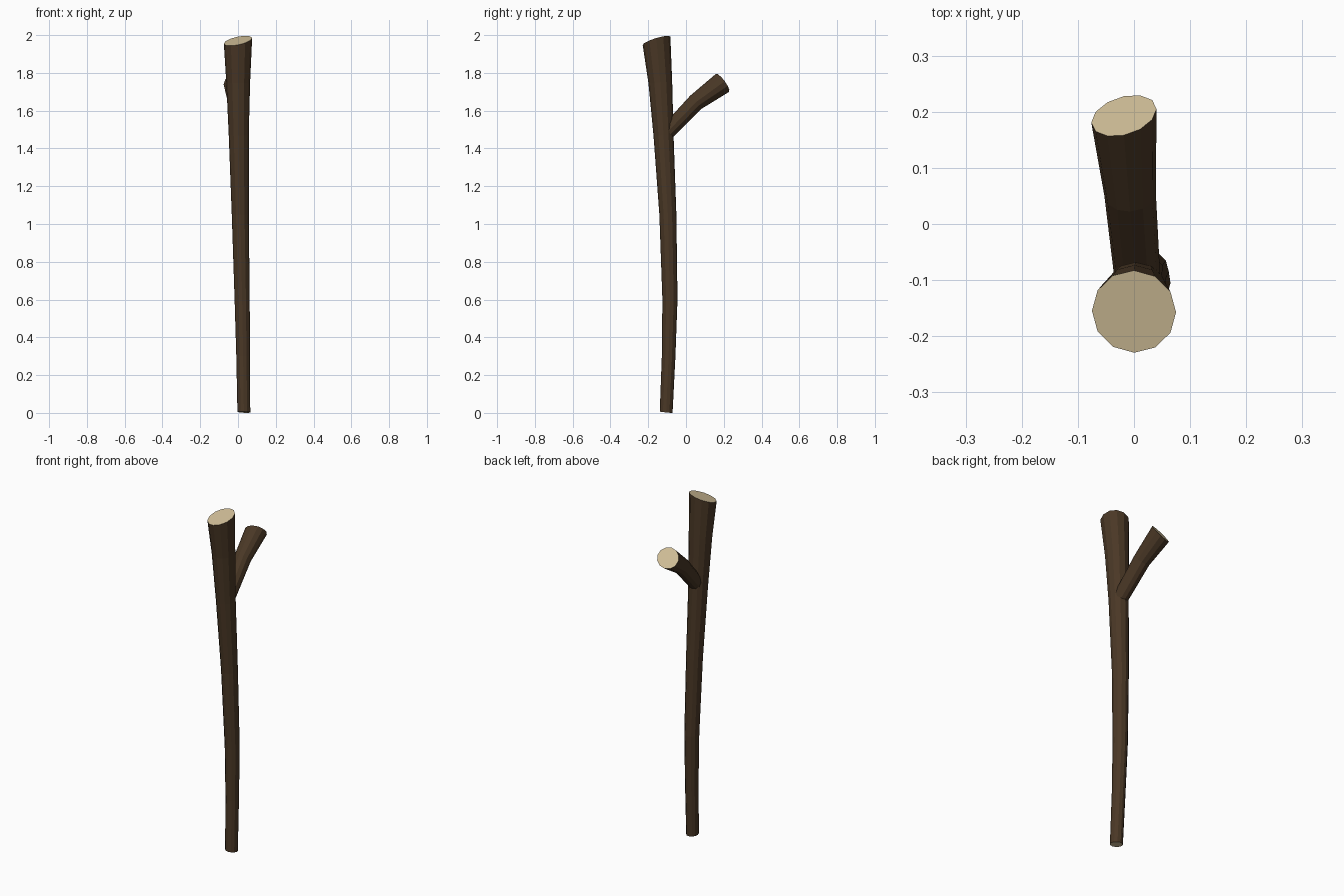
import bpy, bmesh, math
from mathutils import Vector

if "Cube" in bpy.data.objects:
    bpy.data.objects.remove(bpy.data.objects["Cube"])


def material(name, colour):
    m = bpy.data.materials.new(name)
    m.diffuse_color = (*colour, 1)
    m.use_nodes = True
    m.node_tree.nodes["Principled BSDF"].inputs["Base Color"].default_value = m.diffuse_color
    return m


bark = material("dark bark", (0.068, 0.039, 0.019))
cut_wood = material("cut wood", (0.65, 0.53, 0.32))
SIDES = 12


def limb(name, path, start_normal, end_normal):
    """Tapered tube through (x, y, z, radius) points, with sawn-off ends."""
    pts = [Vector(p[:3]) for p in path]
    bm = bmesh.new()
    rings = []
    for i, p in enumerate(pts):
        axis = (pts[min(i + 1, len(pts) - 1)] - pts[max(i - 1, 0)]).normalized()
        u = (Vector((1, 0, 0)) - axis * axis.x).normalized()
        v = axis.cross(u)
        cut = start_normal if i == 0 else end_normal if i == len(pts) - 1 else None
        ring = []
        for k in range(SIDES):
            a = math.tau * k / SIDES
            off = (u * math.cos(a) + v * math.sin(a)) * path[i][3]
            if cut:  # slide along the axis onto the plane of the saw cut
                n = Vector(cut)
                off -= axis * (off.dot(n) / axis.dot(n))
            ring.append(bm.verts.new(p + off))
        rings.append(ring)
    for a, b in zip(rings, rings[1:]):
        for k in range(SIDES):
            j = (k + 1) % SIDES
            bm.faces.new((a[k], a[j], b[j], b[k]))
    for ring in (rings[0][::-1], rings[-1]):
        bm.faces.new(ring).material_index = 1
    mesh = bpy.data.meshes.new(name)
    bm.to_mesh(mesh)
    bm.free()
    mesh.materials.append(bark)
    mesh.materials.append(cut_wood)
    obj = bpy.data.objects.new(name, mesh)
    bpy.context.collection.objects.link(obj)
    return obj


# Main stick, thin at the foot and thick at the slanted top
limb("stick", [
    (0.031, -0.105, 0.004, 0.034),
    (0.027, -0.092, 0.30, 0.036),
    (0.022, -0.085, 0.60, 0.040),
    (0.012, -0.096, 1.05, 0.045),
    (0.004, -0.119, 1.47, 0.053),
    (0.001, -0.136, 1.75, 0.063),
    (0.000, -0.156, 1.97, 0.075),
], (0.05, 0.1, 1), (-0.2, -0.3, 1))

# Side branch growing out of the back
limb("side_branch", [
    (0.008, -0.12, 1.465, 0.040),
    (-0.007, 0.053, 1.645, 0.046),
    (-0.018, 0.193, 1.747, 0.059),
], (0, 0.7, 0.7), (-0.25, 0.78, 0.57))
